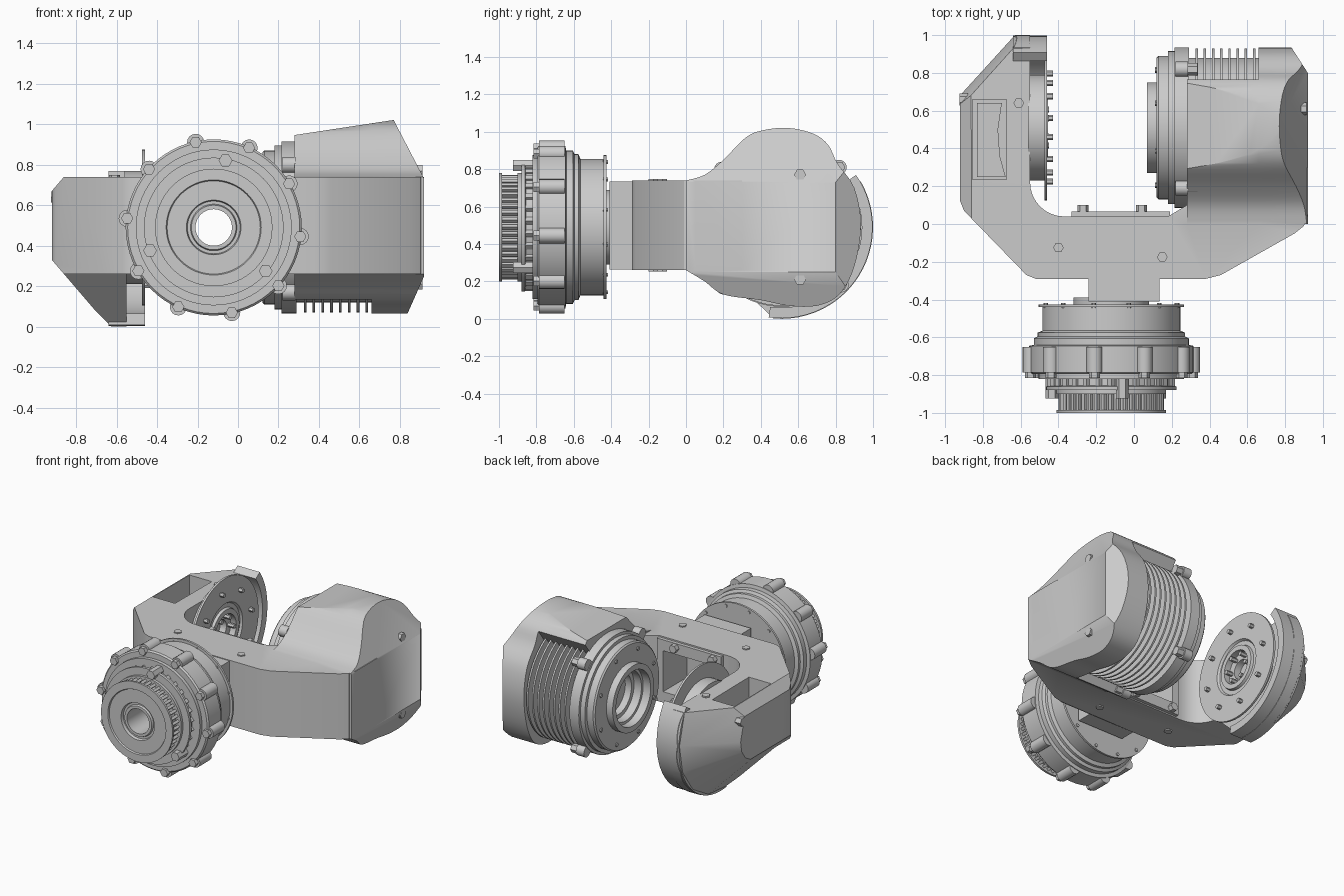
import bpy, bmesh, math
from mathutils import Vector

if "Cube" in bpy.data.objects:
    bpy.data.objects.remove(bpy.data.objects["Cube"])

JX, JZ = -0.12, 0.49      # axis of the front joint (runs along y)
DY, DZ = 0.51, 0.49       # axis of the side joint (runs along x)


def place(axis, u, v, w):
    return {'x': (w, u, v), 'y': (u, w, v), 'z': (u, v, w)}[axis]


def finish(name, bm):
    bmesh.ops.recalc_face_normals(bm, faces=bm.faces[:])
    me = bpy.data.meshes.new(name)
    bm.to_mesh(me)
    bm.free()
    ob = bpy.data.objects.new(name, me)
    bpy.context.collection.objects.link(ob)
    return ob


def extrude(bm, pts, axis, lo, hi):
    a = [bm.verts.new(place(axis, u, v, lo)) for u, v in pts]
    b = [bm.verts.new(place(axis, u, v, hi)) for u, v in pts]
    n = len(pts)
    bm.faces.new(a)
    bm.faces.new(b[::-1])
    for i in range(n):
        bm.faces.new((a[i], b[i], b[(i + 1) % n], a[(i + 1) % n]))


def prism(name, pts, axis, lo, hi, cuts=()):
    """Extruded outline, trimmed by planes (point, outward normal)."""
    bm = bmesh.new()
    extrude(bm, pts, axis, lo, hi)
    for co, no in cuts:
        bmesh.ops.bisect_plane(bm, geom=bm.verts[:] + bm.edges[:] + bm.faces[:], dist=1e-5,
                               plane_co=co, plane_no=Vector(no).normalized(), clear_outer=True)
        bmesh.ops.holes_fill(bm, edges=[e for e in bm.edges if e.is_boundary], sides=0)
    return finish(name, bm)


def box(name, x0, x1, y0, y1, z0, z1):
    return prism(name, [(x0, y0), (x1, y0), (x1, y1), (x0, y1)], 'z', z0, z1)


def arc(cu, cv, r, a0, a1, n):
    return [(cu + r * math.cos(math.radians(a0 + (a1 - a0) * i / n)),
             cv + r * math.sin(math.radians(a0 + (a1 - a0) * i / n))) for i in range(n + 1)]


def rods(name, axis, centres, r, lo, hi, sides=6):
    bm = bmesh.new()
    for u, v in centres:
        extrude(bm, arc(u, v, r, 0, 360, sides)[:-1], axis, lo, hi)
    return finish(name, bm)


def lathe(name, axis, cu, cv, prof, n=64):
    """Closed (radius, position) profile turned round an axis."""
    bm = bmesh.new()
    rings = [[bm.verts.new(place(axis, u, v, t)) for u, v in arc(cu, cv, r, 0, 360, n)[:-1]]
             for r, t in prof]
    for i, p in enumerate(rings):
        q = rings[(i + 1) % len(rings)]
        for k in range(n):
            bm.faces.new((p[k], p[(k + 1) % n], q[(k + 1) % n], q[k]))
    return finish(name, bm)


def smooth_path(p, n=4):
    p = [Vector(q) for q in p]
    out = []
    for i in range(len(p) - 1):
        a, b, c, d = p[max(i - 1, 0)], p[i], p[i + 1], p[min(i + 2, len(p) - 1)]
        for k in range(n):
            t = k / n
            q = 0.5 * (2 * b + (c - a) * t + (2 * a - 5 * b + 4 * c - d) * t ** 2
                       + (3 * b - a - 3 * c + d) * t ** 3)
            out.append((q.x, q.y))
    return out + [tuple(p[-1])]


def apply(ob, mod):
    bpy.context.view_layer.objects.active = ob
    bpy.ops.object.modifier_apply(modifier=mod.name)


def combine(ob, other, op):
    m = ob.modifiers.new(op, 'BOOLEAN')
    m.object, m.operation, m.solver = other, op, 'EXACT'
    apply(ob, m)
    bpy.data.objects.remove(other)


# U-shaped housing: bridge with the roots of both arms
edge_cuts = [((-0.92, 0, 0.67), (-0.07, 0, 0.06)), ((-0.92, 0, 0.33), (-0.07, 0, -0.06))]
outline = ([(-0.92, 0.3), (-0.92, 0.12), (-0.90, 0.07), (-0.57, -0.27), (-0.52, -0.29), (0.38, -0.29),
            (0.46, -0.27), (0.85, -0.05), (0.90, -0.01), (0.92, 0.05), (0.92, 0.3), (0.3, 0.3),
            (0.28, 0.1), (0.18, 0.04)] + arc(-0.37, 0.22, 0.18, 270, 180, 8) + [(-0.55, 0.3)])
housing = prism('fork_housing', outline, 'z', 0.26, 0.74, edge_cuts)

# Motor pod: full outer cap, and a shell over the upper front of the drum
pod = smooth_path([(0, .74), (.1, .77), (.2, .85), (.32, .97), (.42, 1.01), (.55, 1.02), (.68, .99),
                   (.76, .93), (.81, .83), (.9, .7), (.935, .5), (.9, .28), (.82, .13), (.7, .07),
                   (.55, .07), (.4, .1), (.2, .13), (.1, .2), (0, .26)])
slope = ((0.75, 0, 1.018), (-0.07, 0, 0.46))
cap = prism('cap', pod, 'x', 0.66, 0.92,
            [slope, ((0.785, 0, 0.99), (0.26, 0, 0.135)), ((0.92, 0, 0.25), (0.18, 0, -0.08)),
             ((0.92, 0.8, 0), (0.14, 0.09, 0))])
shell = prism('shell', pod, 'x', 0.28, 0.66, [slope, ((0, 0.75, 0.9), (0, 0.81, -0.59))])

# Left arm end with conical facets, and the rim wrapped round its disc
cone = [((-0.62, DY + 0.49 * math.cos(a), DZ + 0.49 * math.sin(a)),
         (-0.73, 0.68 * math.cos(a), 0.68 * math.sin(a)))
        for a in map(math.radians, (15, -10, -35, -60, -85))]
arm = prism('arm', [(0.2, 0.74)] + arc(DY, DZ, 0.49, 30, -95, 24) + [(0.2, 0.26)],
            'x', -0.92, -0.55, edge_cuts + cone)
rim = prism('rim', arc(DY, DZ, 0.487, 35, -98, 30) + arc(DY, DZ, 0.43, -98, 35, 30), 'x', -0.64, -0.46)

neck = box('neck', -0.24, 0.135, -0.41, -0.2, 0.265, 0.735)
plate = box('plate', -0.33, 0.19, 0.0, 0.065, 0.27, 0.73)
for part in (cap, shell, arm, rim, neck, plate):
    combine(housing, part, 'UNION')

# Openings: arm pocket, inner window and cable bore
combine(housing, box('pocket', -0.855, -0.675, 0.235, 0.66, 0.42, 0.9), 'DIFFERENCE')
combine(housing, box('window', -0.28, 0.14, -0.21, 0.2, 0.35, 0.65), 'DIFFERENCE')
combine(housing, rods('bore', 'y', [(JX, JZ)], 0.1, -0.6, -0.1, 32), 'DIFFERENCE')
weld = housing.modifiers.new('Weld', 'WELD')
weld.merge_threshold = 0.002
bev = housing.modifiers.new('Bevel', 'BEVEL')
bev.width, bev.segments, bev.limit_method, bev.angle_limit = 0.015, 2, 'ANGLE', math.radians(38)

# Sloped inner wall of the pocket
prism('pocket_liner', [(-0.83, 0.25), (-0.68, 0.25), (-0.71, 0.36), (-0.72, 0.5), (-0.70, 0.64),
                       (-0.83, 0.64)], 'z', 0.41, 0.5)

# Front joint: stepped turned body
lathe('front_joint', 'y', JX, JZ,
      [(.09, -.39), (.2, -.39), (.2, -.425), (.385, -.425), (.385, -.44), (.365, -.44), (.365, -.565),
       (.39, -.575), (.39, -.595), (.41, -.605), (.41, -.64), (.435, -.645), (.435, -.785), (.425, -.795),
       (.385, -.795), (.385, -.82), (.32, -.82), (.32, -.855), (.345, -.86), (.345, -.88), (.29, -.88),
       (.29, -.9), (.25, -.9), (.25, -.985), (.29, -.985), (.29, -1.0), (.235, -1.0), (.23, -.99),
       (.135, -.99), (.13, -.97), (.115, -.97), (.11, -.985), (.09, -.985)])


def around(cu, cv, r, n, start):
    return arc(cu, cv, r, start, start + 360, n)[:-1]


lobes = around(JX, JZ, 0.43, 10, 102)
rods('flange_lobes', 'y', lobes, 0.042, -0.785, -0.65, 16)
rods('flange_bolts', 'y', lobes, 0.03, -0.815, -0.78)
rods('encoder_posts', 'y', around(JX, JZ, 0.335, 3, 80), 0.034, -0.925, -0.8)
rods('encoder_studs', 'y', around(JX, JZ, 0.32, 30, 6), 0.02, -0.875, -0.81, 4)
rods('brake_teeth', 'y', around(JX, JZ, 0.265, 44, 0), 0.014, -0.99, -0.89, 4)
rods('joint_rear_screws', 'y', around(JX, JZ, 0.36, 12, 15), 0.012, -0.445, -0.418)

# Side joint drum: stepped face, core and cooling fins
lathe('drum', 'x', DY, DZ,
      [(.001, .24), (.15, .24), (.15, .19), (.18, .19), (.18, .13), (.2, .13), (.2, .07), (.24, .07),
       (.24, .12), (.37, .12), (.38, .13), (.38, .18), (.405, .18), (.405, .215), (.425, .215),
       (.425, .29), (.37, .29), (.37, .68), (.001, .68)])
for i in range(8):
    x = 0.325 + 0.0435 * i
    rods(f'cooling_fin_{i + 1}', 'x', [(DY, DZ)], 0.42, x, x + 0.013, 64)
lugs = around(DY, DZ, 0.445, 4, 46)
rods('drum_lugs', 'x', lugs, 0.04, 0.22, 0.285, 16)
rods('drum_bolts', 'x', lugs, 0.032, 0.275, 0.335)
rods('drum_face_screws', 'x', around(DY, DZ, 0.33, 8, 22), 0.014, 0.112, 0.13)

# Left output disc with recessed hub
lathe('output_disc', 'x', DY, DZ,
      [(.07, -.56), (.28, -.56), (.28, -.475), (.385, -.475), (.385, -.46), (.2, -.46), (.19, -.475),
       (.16, -.475), (.155, -.455), (.12, -.455), (.12, -.5), (.07, -.5)])
rods('disc_screws', 'x', around(DY, DZ, 0.29, 8, 10), 0.016, -0.465, -0.43)
rods('hub_screws', 'x', around(DY, DZ, 0.095, 6, 0), 0.016, -0.52, -0.45)

# Housing screws
rods('window_bolts', 'y', [(x, z) for x in (-0.27, 0.04) for z in (0.30, 0.70)], 0.03, 0.055, 0.1)
for name, lo, hi in (('top_screws', 0.725, 0.748), ('bottom_screws', 0.252, 0.275)):
    rods(name, 'z', [(0.15, -0.175), (-0.4, -0.125), (-0.61, 0.64)], 0.028, lo, hi)
rods('cap_screws', 'x', [(0.61, 0.77), (0.61, 0.21)], 0.032, 0.84, 0.912)
rods('arm_screw', 'x', [(0.66, 0.64)], 0.032, -0.925, -0.88)

bpy.ops.object.select_all(action='DESELECT')
for ob in bpy.context.scene.objects:
    ob.select_set(True)
    bpy.context.view_layer.objects.active = ob
bpy.ops.object.shade_smooth_by_angle(angle=math.radians(32))
